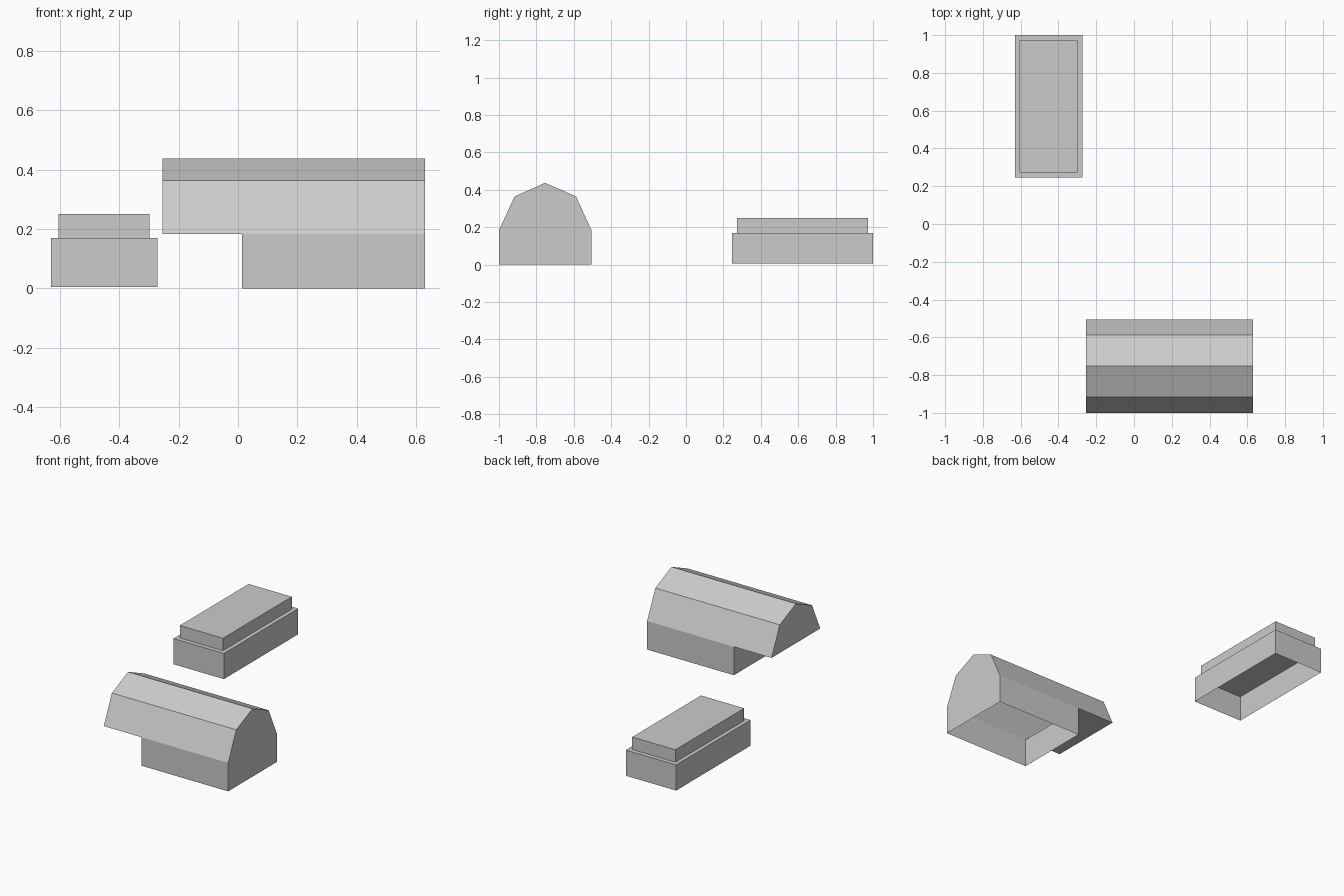
import bpy
import bmesh

if "Cube" in bpy.data.objects:
    bpy.data.objects.remove(bpy.data.objects["Cube"])

grey = bpy.data.materials.new("plain_grey")
grey.diffuse_color = (0.6, 0.6, 0.6, 1)
grey.use_nodes = True
grey.node_tree.nodes["Principled BSDF"].inputs["Base Color"].default_value = grey.diffuse_color


def finish(name, bm):
    mesh = bpy.data.meshes.new(name)
    bm.to_mesh(mesh)
    bm.free()
    mesh.materials.append(grey)
    obj = bpy.data.objects.new(name, mesh)
    bpy.context.collection.objects.link(obj)
    return obj


def shell_box(name, x0, x1, y0, y1, z0, z1):
    """Box without a bottom face."""
    bm = bmesh.new()
    rim = [(x0, y0), (x1, y0), (x1, y1), (x0, y1)]
    low = [bm.verts.new((x, y, z0)) for x, y in rim]
    top = [bm.verts.new((x, y, z1)) for x, y in rim]
    for i in range(4):
        j = (i + 1) % 4
        bm.faces.new((low[i], low[j], top[j], top[i]))
    bm.faces.new(top)
    return finish(name, bm)


# Shed: open-bottomed body with a smaller roof block on top
shell_box("shed_body", -0.63, -0.272, 0.245, 1.0, 0.005, 0.17)
shell_box("shed_roof", -0.605, -0.298, 0.273, 0.972, 0.17, 0.25)

# Barn: five-point roof profile (y, z) over a shorter open-bottomed base
LEFT, STEP, RIGHT = -0.255, 0.013, 0.63
EAVE = 0.183
profile = [(-1.0, EAVE), (-0.917, 0.364), (-0.753, 0.437),
           (-0.588, 0.364), (-0.505, EAVE)]
bm = bmesh.new()
left = [bm.verts.new((LEFT, y, z)) for y, z in profile]
right = [bm.verts.new((RIGHT, y, z)) for y, z in profile]
ys = (profile[0][0], profile[-1][0])
step_top = [bm.verts.new((STEP, y, EAVE)) for y in ys]
step_low = [bm.verts.new((STEP, y, 0)) for y in ys]
right_low = [bm.verts.new((RIGHT, y, 0)) for y in ys]

# Roof slopes
for i in range(4):
    loop = [left[i], right[i], right[i + 1], left[i + 1]]
    if i == 0:
        loop.insert(1, step_top[0])
    if i == 3:
        loop.insert(3, step_top[1])
    bm.faces.new(loop)
# Gable ends
bm.faces.new(left)
bm.faces.new(right_low[::-1] + right)
# Base walls
bm.faces.new((step_low[0], right_low[0], right[0], step_top[0]))
bm.faces.new((step_low[1], step_top[1], right[-1], right_low[1]))
bm.faces.new((step_low[0], step_top[0], step_top[1], step_low[1]))
# Underside of the overhang
bm.faces.new((left[0], left[-1], step_top[1], step_top[0]))
bmesh.ops.recalc_face_normals(bm, faces=bm.faces)
finish("barn_shell", bm)
